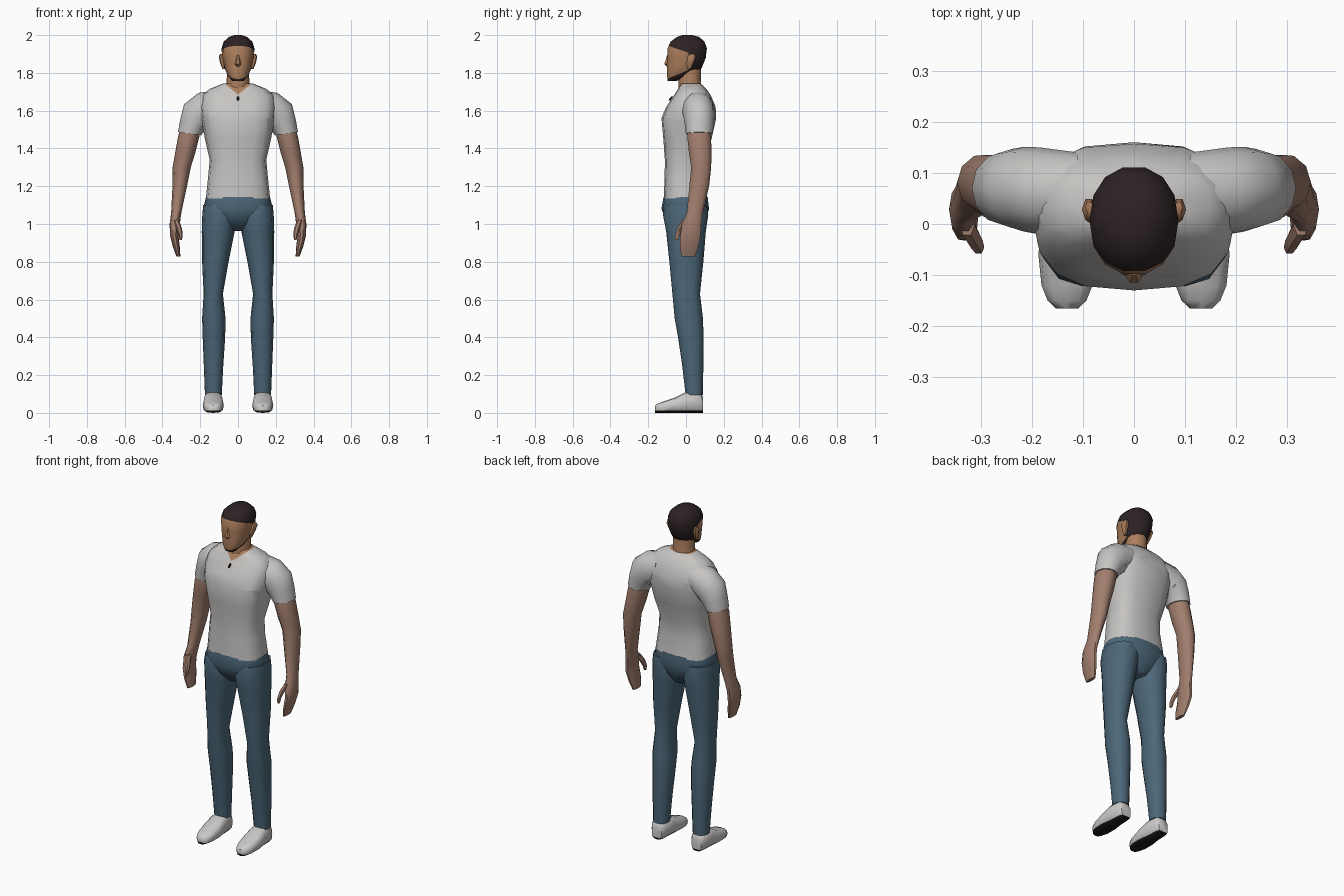
import bpy, bmesh, math
from mathutils import Vector


def material(name, rgb):
    m = bpy.data.materials.new(name)
    m.diffuse_color = (*rgb, 1)
    return m


FACE = material("face skin", (0.42, 0.215, 0.11))
ARM = material("arm skin", (0.36, 0.21, 0.155))
SHIRT = material("shirt grey", (0.57, 0.555, 0.54))
DENIM = material("denim blue", (0.072, 0.135, 0.19))
HAIR = material("dark hair", (0.026, 0.016, 0.017))
SHOE = material("shoe white", (0.6, 0.585, 0.575))
SOLE = material("sole black", (0.012, 0.009, 0.009))


def oval(n, power=2.0):
    """Unit superellipse points."""
    pts = []
    for i in range(n):
        a = 2 * math.pi * i / n
        c, s = math.cos(a), math.sin(a)
        pts.append((math.copysign(abs(c) ** (2 / power), c),
                    math.copysign(abs(s) ** (2 / power), s)))
    return pts


def flat_ring(z, x0, x1, y0, y1, n=12, power=2.0):
    cx, cy, rx, ry = (x0 + x1) / 2, (y0 + y1) / 2, (x1 - x0) / 2, (y1 - y0) / 2
    return [(cx + rx * a, cy + ry * b, z) for a, b in oval(n, power)]


def tilted_ring(cx, cy, cz, r, ry, tilt, n=12):
    t = math.radians(tilt)
    return [(cx + r * a * math.sin(t), cy + ry * b, cz + r * a * math.cos(t))
            for a, b in oval(n)]


def loft(name, rings, mats, side=1, cuts=(), rule=None, angle=50):
    """Skin rings, slice along the cut planes, colour faces by rule."""
    bm = bmesh.new()
    loops = [[bm.verts.new((x * side, y, z)) for x, y, z in r] for r in rings]
    for a, b in zip(loops, loops[1:]):
        for i in range(len(a)):
            j = (i + 1) % len(a)
            bm.faces.new((a[i], a[j], b[j], b[i]))
    bm.faces.new(loops[0])
    bm.faces.new(loops[-1])
    for co, no in cuts:
        bmesh.ops.bisect_plane(bm, geom=bm.verts[:] + bm.edges[:] + bm.faces[:],
                               dist=1e-5, plane_co=co, plane_no=no)
    bmesh.ops.recalc_face_normals(bm, faces=bm.faces[:])
    for f in bm.faces:
        f.smooth = True
        if rule:
            f.material_index = rule(f.calc_center_median())
    me = bpy.data.meshes.new(name)
    bm.to_mesh(me)
    bm.free()
    for m in mats:
        me.materials.append(m)
    me.set_sharp_from_angle(angle=math.radians(angle))
    ob = bpy.data.objects.new(name, me)
    bpy.context.collection.objects.link(ob)
    return ob


# Shirt body, with a V neckline coloured as skin
body = [(1.135, .17, -.118, .114), (1.25, .158, -.113, .098), (1.34, .15, -.112, .102),
        (1.45, .175, -.12, .135), (1.56, .195, -.13, .16), (1.62, .2, -.105, .157),
        (1.68, .19, -.065, .132), (1.715, .15, -.042, .108), (1.745, .075, -.025, .078)]
loft("shirt_body", [flat_ring(z, -w, w, a, b, 16, 2.7) for z, w, a, b in body],
     [SHIRT, FACE],
     cuts=[((0, 0, 1.685), (.8, 0, -1)), ((0, 0, 1.685), (-.8, 0, -1))],
     rule=lambda c: int(c.z > 1.685 + .8 * abs(c.x) and c.y < .03))

# Small button below the neckline
loft("button", [flat_ring(z, -r, r, y - .008, y + .01, 6) for z, r, y in
                ((1.655, .004, -.086), (1.665, .007, -.08), (1.675, .004, -.072))], [HAIR])

# Hips
hips = [(1.142, .17, -.119, .115), (1.08, .185, -.13, .122),
        (1.02, .14, -.105, .105), (.962, .05, -.05, .07)]
loft("hips", [flat_ring(z, -w, w, a, b, 16, 2.5) for z, w, a, b in hips], [DENIM])

# Neck
neck = [(1.68, .075, -.04, .09), (1.75, .06, -.04, .078), (1.85, .058, -.045, .08)]
loft("neck", [flat_ring(z, -w, w, a, b) for z, w, a, b in neck], [FACE])

# Head with hair cap, back hair and jaw beard
skull = [(1.757, .03, -.097, -.05), (1.785, .055, -.102, .02), (1.825, .07, -.103, .085),
         (1.88, .084, -.1, .107), (1.93, .087, -.1, .113), (1.965, .076, -.084, .1),
         (1.99, .048, -.05, .072), (2.0, .02, -.02, .035)]
loft("head", [flat_ring(z, -w, w, a, b, 14, 2.2) for z, w, a, b in skull],
     [FACE, HAIR],
     cuts=[((0, -.1, 1.945), (0, .33, 1)), ((0, .012, 0), (0, 1, 0)),
           ((0, -.1, 1.768), (0, -.42, 1))],
     rule=lambda c: int(c.z > 1.945 - .33 * (c.y + .1) or c.y > .012
                        or c.z < 1.768 + .42 * (c.y + .1)))

# Nose
loft("nose", [flat_ring(z, -w, w, y, -.085, 6) for z, w, y in
              ((1.835, .012, -.103), (1.847, .017, -.117), (1.895, .006, -.101))], [FACE])

for side, tag in ((1, "right"), (-1, "left")):
    # Ear
    ear = [(1.82, .07, .082, .005, .025), (1.85, .07, .094, .0, .04),
           (1.885, .075, .102, .005, .052), (1.9, .08, .095, .02, .045)]
    loft(tag + "_ear", [flat_ring(*e, 6) for e in ear], [FACE], side)

    # Sleeve curving from the shoulder down to the cuff
    sleeve = [(.11, .06, 1.63, .08, .08, 0), (.185, .065, 1.6, .097, .085, 15),
              (.215, .068, 1.575, .092, .083, 50), (.238, .07, 1.53, .072, .077, 70),
              (.256, .07, 1.478, .062, .071, 82)]
    loft(tag + "_sleeve", [tilted_ring(*s) for s in sleeve], [SHIRT], side)

    # Bare arm and hand
    arm = [(1.5, .2, .307, .008, .132), (1.46, .205, .318, .004, .136),
           (1.38, .225, .332, .012, .138), (1.3, .25, .346, .025, .136),
           (1.2, .27, .347, .015, .125), (1.06, .3, .354, .002, .092),
           (1.0, .308, .362, -.025, .082), (.94, .315, .36, -.033, .08),
           (.88, .308, .345, -.035, .068), (.828, .305, .326, -.025, .05)]
    loft(tag + "_arm", [flat_ring(*a, 10) for a in arm], [ARM], side)

    # Thumb
    thumb = [(1.02, .312, .342, -.025, .02), (.975, .296, .326, -.05, -.015),
             (.94, .293, .315, -.06, -.032), (.915, .297, .31, -.058, -.04)]
    loft(tag + "_thumb", [flat_ring(*t, 6) for t in thumb], [ARM], side)

    # Trouser leg
    leg = [(1.1, .02, .184, -.11, .11), (1.05, .01, .189, -.122, .118),
           (.96, .018, .192, -.105, .105), (.8, .05, .19, -.088, .092),
           (.63, .08, .182, -.072, .074), (.5, .066, .19, -.06, .09),
           (.4, .068, .187, -.042, .093), (.25, .078, .181, -.02, .092),
           (.095, .086, .175, -.002, .089)]
    loft(tag + "_trouser_leg", [flat_ring(*r, 12, 2.2) for r in leg], [DENIM], side)

    # Shoe, lofted heel to toe, with a dark sole
    shoe = [(.09, .032, .085), (.072, .045, .108), (.0, .051, .11), (-.06, .056, .08),
            (-.12, .05, .06), (-.15, .038, .05), (-.165, .022, .038)]
    loft(tag + "_shoe",
         [[(.131 + w * a, y, h / 2 * (1 + b)) for a, b in oval(12, 2.9)] for y, w, h in shoe],
         [SHOE, SOLE], side, cuts=[((0, 0, .012), (0, 0, 1))],
         rule=lambda c: int(c.z < .012))
